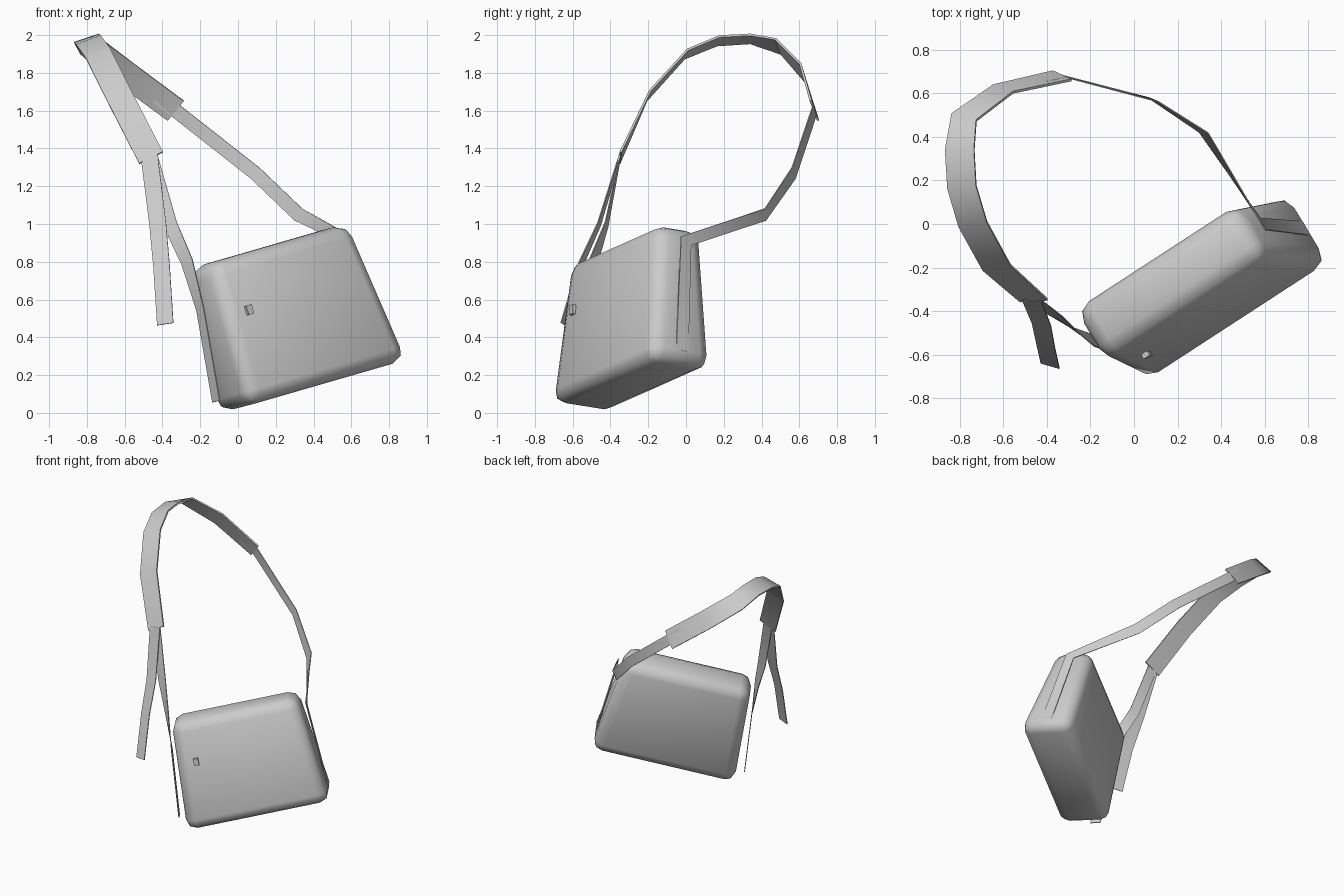
import bpy, bmesh, math
from mathutils import Vector, Matrix

old = bpy.data.objects.get("Cube")
if old:
    bpy.data.objects.remove(old, do_unlink=True)

grey = bpy.data.materials.new("light grey fabric")
grey.use_nodes = True
colour = (0.6, 0.6, 0.6, 1)
grey.diffuse_color = colour
grey.node_tree.nodes["Principled BSDF"].inputs["Base Color"].default_value = colour

# Tilted axes of the bag: along its length, front to back, and upward
length_axis = Vector((0.815, 0.53, 0.236)).normalized()
up_axis = Vector((-0.27, -0.01, 0.963)).normalized()
depth_axis = up_axis.cross(length_axis).normalized()
bag_frame = Matrix((length_axis, depth_axis, up_axis)).transposed().to_4x4()
across_side = -depth_axis


def add_object(name, bm, angle):
    """Turn a bmesh into a grey, smoothly shaded object."""
    bmesh.ops.recalc_face_normals(bm, faces=bm.faces)
    mesh = bpy.data.meshes.new(name)
    bm.to_mesh(mesh)
    bm.free()
    mesh.materials.append(grey)
    obj = bpy.data.objects.new(name, mesh)
    bpy.context.collection.objects.link(obj)
    bpy.ops.object.select_all(action='DESELECT')
    obj.select_set(True)
    bpy.context.view_layer.objects.active = obj
    bpy.ops.object.shade_smooth_by_angle(angle=math.radians(angle))
    return obj


def tapered_box(name, bottom, top, bevel):
    """Box between two rectangles (u0, u1, v0, v1, w) in the bag frame."""
    bm = bmesh.new()
    rings = []
    for u0, u1, v0, v1, w in (bottom, top):
        corners = ((u0, v0), (u1, v0), (u1, v1), (u0, v1))
        rings.append([bm.verts.new(bag_frame @ Vector((u, v, w))) for u, v in corners])
    low, high = rings
    bm.faces.new(low)
    bm.faces.new(high)
    for i in range(4):
        j = (i + 1) % 4
        bm.faces.new((low[i], low[j], high[j], high[i]))
    bmesh.ops.recalc_face_normals(bm, faces=bm.faces)
    if bevel:
        bmesh.ops.bevel(bm, geom=bm.edges[:], offset=bevel, segments=2,
                        profile=0.5, affect='EDGES', clamp_overlap=True)
    return add_object(name, bm, 60 if bevel else 20)


def ribbon(name, stations, width, thickness):
    """Flat band through (centre, width direction) stations."""
    bm = bmesh.new()
    points = [Vector(p) for p, d in stations]
    rings = []
    for i, (p, d) in enumerate(stations):
        centre = points[i]
        tangent = (points[min(i + 1, len(points) - 1)] - points[max(i - 1, 0)]).normalized()
        side = Vector(d)
        side = (side - tangent * side.dot(tangent)).normalized()
        normal = tangent.cross(side)
        rings.append([bm.verts.new(centre + side * (a * width / 2) + normal * (b * thickness / 2))
                      for a, b in ((-1, -1), (1, -1), (1, 1), (-1, 1))])
    for first, second in zip(rings, rings[1:]):
        for i in range(4):
            j = (i + 1) % 4
            bm.faces.new((first[i], first[j], second[j], second[i]))
    bm.faces.new(rings[0])
    bm.faces.new(rings[-1])
    return add_object(name, bm, 40)


# Bag body, wider and deeper at its base
tapered_box("bag_body", (-0.32, 0.72, -0.66, -0.28, 0.03),
            (-0.26, 0.65, -0.57, -0.29, 0.81), 0.075)

# Small closure tab on the front
tapered_box("closure_tab", (-0.16, -0.125, -0.625, -0.59, 0.49),
            (-0.16, -0.125, -0.625, -0.59, 0.54), 0)

# Shoulder section of the strap, shared by the strap and the pad
shoulder = [
    ((-0.33, 0.68, 1.6), (0.8, -0.2, 0.5)),
    ((-0.6, 0.62, 1.8), (0.9, -0.1, 0.5)),
    ((-0.78, 0.49, 1.94), (0.9, 0, 0.4)),
    ((-0.8, 0.34, 1.98), (0.9, 0, 0.3)),
    ((-0.79, 0.17, 1.97), (0.9, 0, 0.3)),
    ((-0.74, 0, 1.9), (0.9, 0.1, 0.3)),
    ((-0.63, -0.2, 1.68), (0.9, 0.1, 0.3)),
    ((-0.46, -0.35, 1.35), (0.9, 0, 0.3)),
]
right_run = [
    ((0.79, -0.02, 0.33), across_side),
    ((0.59, 0, 0.91), across_side),
    ((0.32, 0.42, 1.05), (0.6, -0.3, 0.4)),
    ((0.09, 0.57, 1.27), (0.5, -0.2, 0.5)),
]
left_run = [
    ((-0.36, -0.42, 1), (0.9, -0.2, 0.2)),
    ((-0.27, -0.49, 0.8), (0.7, -0.5, 0.2)),
    ((-0.2, -0.53, 0.55), across_side),
    ((-0.115, -0.56, 0.06), across_side),
]
ribbon("shoulder_strap", right_run + shoulder + left_run, 0.075, 0.006)
ribbon("shoulder_pad", shoulder, 0.14, 0.012)

# Loose strap end hanging from the pad
ribbon("strap_tail", [
    ((-0.47, -0.35, 1.36), (0.9, -0.1, 0)),
    ((-0.425, -0.46, 1), (0.9, -0.2, 0)),
    ((-0.405, -0.56, 0.78), (0.9, -0.3, 0)),
    ((-0.385, -0.65, 0.47), (0.9, -0.3, 0)),
], 0.09, 0.006)
